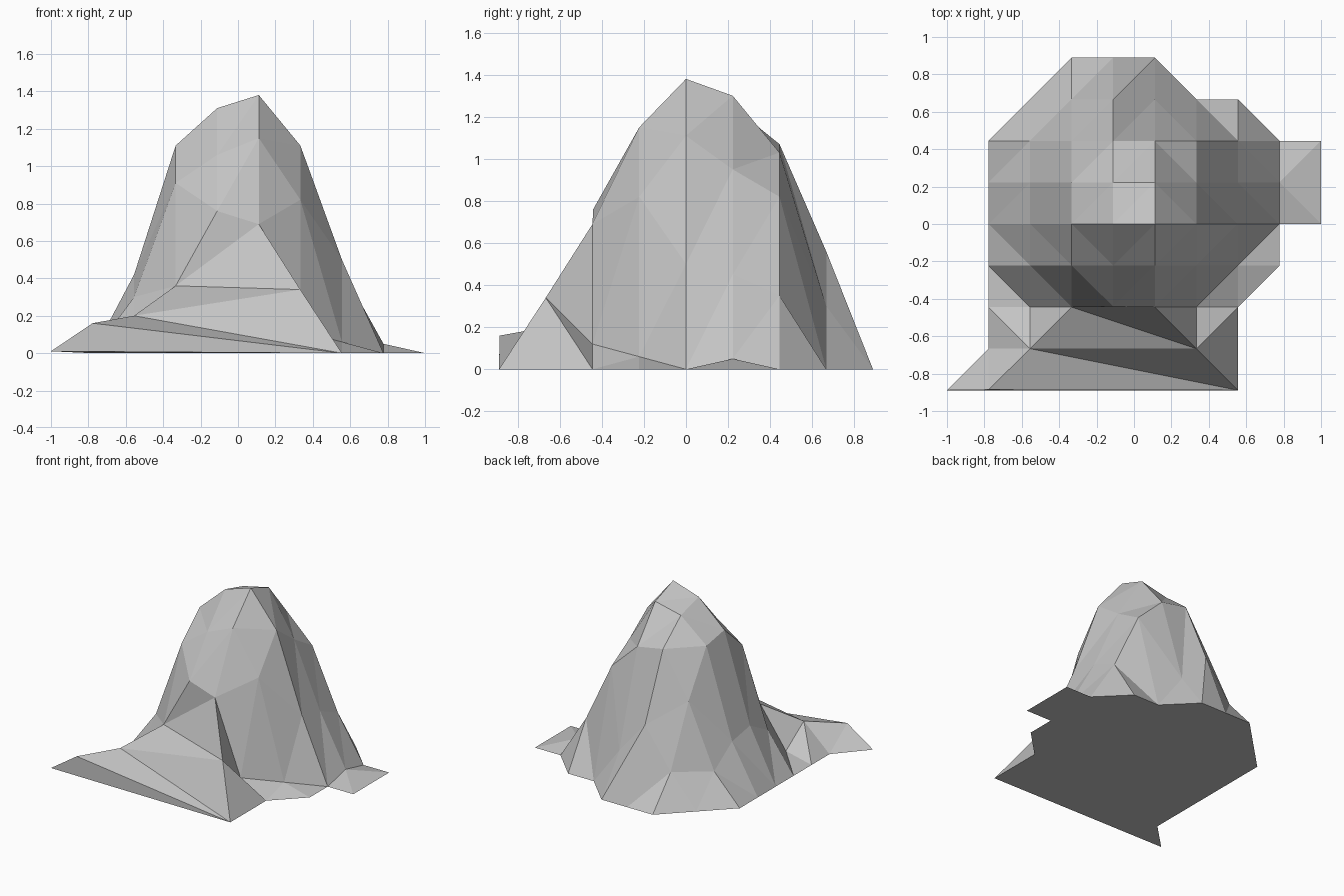
import bpy
import bmesh
from mathutils import Vector
from mathutils.geometry import delaunay_2d_cdt

cube = bpy.data.objects.get("Cube")
if cube:
    bpy.data.objects.remove(cube, do_unlink=True)

STEP = 2 / 9  # spacing of the terrain lattice

# Heights in hundredths, row by row from front to back; None marks a gap
ROWS = [
    [1, 16, None, None, None, None, None, 0],
    [None, 0, 20, None, None, None, 34, 0],
    [None, 0, 5, 36, 76, 69, 12, 0],
    [None, 0, 30, 91, 106, 115, 82, 6, 0],
    [None, 0, 42, 111, 131, 138, 111, 50, 0, 0],
    [None, 0, 38, 107, 125, 130, 95, 45, 5],
    [None, 0, 23, 72, 107, 103, 82, 35, 0, 0],
    [None, None, 0, 25, 56, 30, 0, 0],
    [None, None, None, 0, 0, 0],
]

# Footprint of the mountain, counterclockwise, in lattice steps
RIM = [(0, 0), (7, 0), (7, 1), (7, 2), (8, 3), (8, 4), (9, 4), (9, 6),
       (8, 6), (7, 7), (6, 7), (5, 8), (4, 8), (3, 8), (2, 7), (1, 6),
       (1, 5), (1, 4), (1, 3), (1, 2), (1, 1)]

# Long ridge lines of the front spur
RIDGES = [((1, 0), (2, 1)), ((2, 1), (7, 0)), ((2, 1), (6, 1)),
          ((2, 1), (3, 2)), ((3, 2), (6, 1)), ((5, 2), (6, 1)),
          ((6, 1), (7, 0)), ((3, 2), (5, 2))]

# Points at the top of a cliff sit a hair behind its foot
CLIFF_TOPS = {(1, 0), (4, 2)}


def lattice_points():
    """Return flat positions, heights and an index for each lattice key."""
    flat, heights, index = [], [], {}
    for j, row in enumerate(ROWS):
        for i, height in enumerate(row):
            if height is None:
                continue
            index[i, j] = len(flat)
            setback = 0.003 if (i, j) in CLIFF_TOPS else 0
            flat.append(Vector(((i - 4.5) * STEP, (j - 4) * STEP + setback)))
            heights.append(height / 100)
    return flat, heights, index


def cell_diagonals(index):
    """Split each full cell along the line that circles the summit."""
    for i, j in index:
        corners = [(i, j), (i + 1, j), (i, j + 1), (i + 1, j + 1)]
        if j > 0 and all(corner in index for corner in corners):
            if (i - 4) * (j - 3.5) > 0:
                yield corners[1], corners[2]
            else:
                yield corners[0], corners[3]


def build_mountain(material):
    flat, heights, index = lattice_points()
    creases = RIDGES + list(cell_diagonals(index))
    edges = [(index[a], index[b]) for a, b in creases]
    outline = [index[key] for key in RIM]
    points, _, faces, origins, _, _ = delaunay_2d_cdt(
        flat, edges, [outline], 1, 0.00001)

    bm = bmesh.new()
    lookup = {}
    verts = []
    for point, source in zip(points, origins):
        z = heights[source[0]] if source else 0
        vert = bm.verts.new((point.x, point.y, z))
        verts.append(vert)
        for original in source:
            lookup[original] = vert
    # Slopes
    for face in faces:
        bm.faces.new([verts[k] for k in face])
    # Flat underside
    bm.faces.new([lookup[k] for k in reversed(outline)])
    bmesh.ops.recalc_face_normals(bm, faces=bm.faces)

    mesh = bpy.data.meshes.new("mountain")
    bm.to_mesh(mesh)
    bm.free()
    mesh.materials.append(material)
    mountain = bpy.data.objects.new("mountain", mesh)
    bpy.context.collection.objects.link(mountain)
    return mountain


def make_material(name, colour):
    material = bpy.data.materials.new(name)
    material.use_nodes = True
    material.diffuse_color = colour
    shader = next(n for n in material.node_tree.nodes
                  if n.type == "BSDF_PRINCIPLED")
    shader.inputs["Base Color"].default_value = colour
    return material


build_mountain(make_material("stone grey", (0.55, 0.55, 0.55, 1)))
